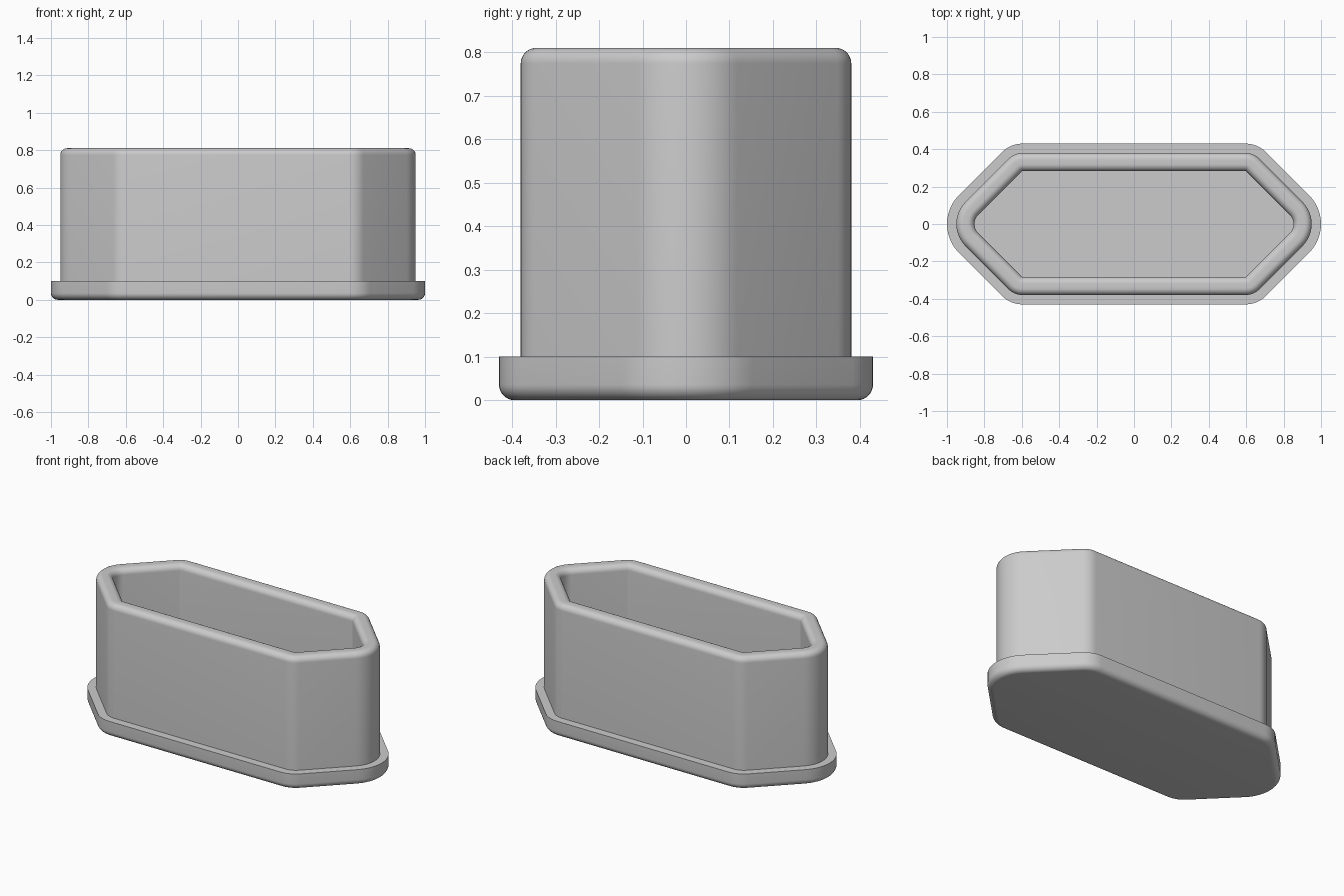
import bpy
import bmesh
from math import sin, cos, pi, radians

cube = bpy.data.objects.get("Cube")
if cube:
    bpy.data.objects.remove(cube, do_unlink=True)

grey = bpy.data.materials.new("light_grey")
grey.use_nodes = True
colour = (0.6, 0.6, 0.6, 1)
grey.diffuse_color = colour
grey.node_tree.nodes["Principled BSDF"].inputs["Base Color"].default_value = colour

WALL, LIP = 0.097, 0.05        # wall thickness, foot overhang
FOOT_TOP, TOP = 0.1, 0.81
FILLET = 0.036
STEPS = 8


def outline(offset):
    """Stretched hexagon with rounded corners, grown outwards by offset."""
    # centre x, centre y, inner radius, middle direction, half sweep
    corners = [(0.783, 0, 0.07, 0, 45),
               (0.595, 0.273, 0.01, 67.5, 22.5),
               (-0.595, 0.273, 0.01, 112.5, 22.5),
               (-0.783, 0, 0.07, 180, 45),
               (-0.595, -0.273, 0.01, 247.5, 22.5),
               (0.595, -0.273, 0.01, 292.5, 22.5)]
    points = []
    for x, y, r, mid, half in corners:
        n = 12 if half > 30 else 6
        for i in range(n + 1):
            a = radians(mid - half + 2 * half * i / n)
            points.append((x + (r + offset) * cos(a), y + (r + offset) * sin(a)))
    return points


def fillet(offset, z, start):
    """Quarter circle in the offset / height plane, starting at an angle."""
    return [(offset + FILLET * cos(start + pi / 2 * i / STEPS),
             z + FILLET * sin(start + pi / 2 * i / STEPS)) for i in range(STEPS + 1)]


def loft(name, profile, capped):
    """Sweep an (offset, height) profile around the outline."""
    bm = bmesh.new()
    rings = [[bm.verts.new((x, y, z)) for x, y in outline(d)] for d, z in profile]
    for low, high in zip(rings, rings[1:]):
        for i in range(len(low)):
            j = (i + 1) % len(low)
            bm.faces.new((low[i], low[j], high[j], high[i]))
    if capped:
        bm.faces.new(list(reversed(rings[0])))
        bm.faces.new(rings[-1])
    mesh = bpy.data.meshes.new(name)
    bm.to_mesh(mesh)
    bm.free()
    mesh.materials.append(grey)
    obj = bpy.data.objects.new(name, mesh)
    bpy.context.collection.objects.link(obj)
    bpy.ops.object.select_all(action='DESELECT')
    obj.select_set(True)
    bpy.context.view_layer.objects.active = obj
    bpy.ops.object.shade_smooth_by_angle(angle=radians(35))
    return obj


# Foot plate with a rounded lower edge; its top is also the inner floor
foot_edge = WALL + LIP
loft("foot_plate",
     fillet(foot_edge - FILLET, FILLET, -pi / 2) + [(foot_edge, FOOT_TOP)], True)

# Hollow wall with a rounded rim
loft("container_wall",
     [(WALL, FOOT_TOP)]
     + fillet(WALL - FILLET, TOP - FILLET, 0)
     + fillet(FILLET, TOP - FILLET, pi / 2)
     + [(0, FOOT_TOP)], False)
